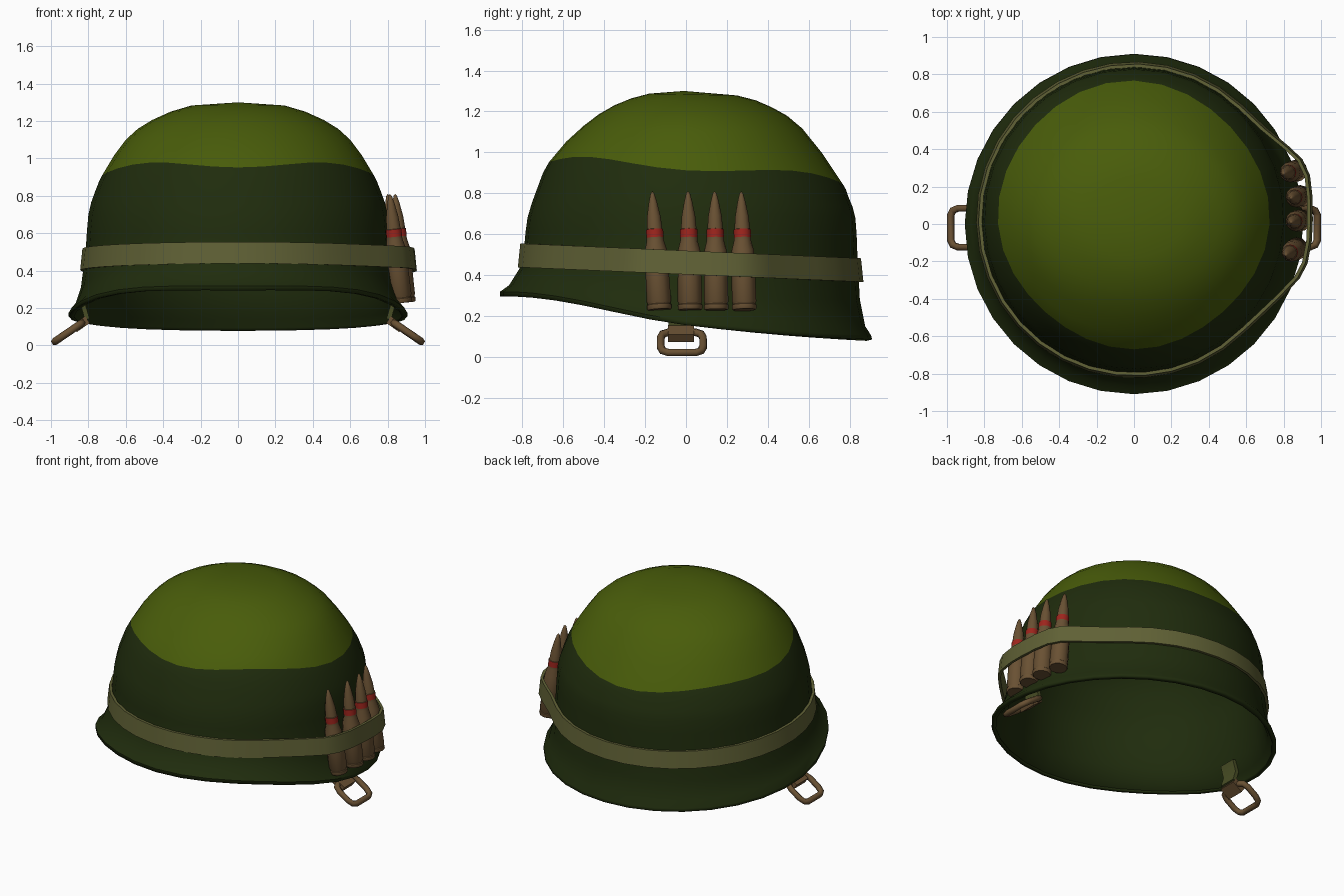
import bpy, bmesh, math
from mathutils import Vector

if "Cube" in bpy.data.objects:
    bpy.data.objects.remove(bpy.data.objects["Cube"])


def material(name, rgb):
    m = bpy.data.materials.new(name)
    m.diffuse_color = (*rgb, 1)
    m.use_nodes = True
    m.node_tree.nodes["Principled BSDF"].inputs["Base Color"].default_value = m.diffuse_color
    return m


BRIGHT = material("bright_green", (0.066, 0.108, 0.003))
DARK = material("dark_green", (0.014, 0.025, 0.004))
BAND = material("olive_band", (0.117, 0.120, 0.036))
BROWN = material("brass_brown", (0.142, 0.082, 0.033))
RED = material("red_ring", (0.34, 0.018, 0.012))
STRAP = material("strap_green", (0.065, 0.075, 0.018))


def make(name, bm, mats, angle=35):
    me = bpy.data.meshes.new(name)
    bm.to_mesh(me)
    bm.free()
    for m in mats:
        me.materials.append(m)
    for p in me.polygons:
        p.use_smooth = True
    me.set_sharp_from_angle(angle=math.radians(angle))
    ob = bpy.data.objects.new(name, me)
    bpy.context.collection.objects.link(ob)
    return ob


def bridge(bm, low, high, mat=0):
    n = len(low)
    for j in range(n):
        k = (j + 1) % n
        f = bm.faces.new((low[j], low[k], high[k], high[j]))
        f.material_index = mat


# Helmet shell: front, side and back profiles (radius, z) blended around the axis
KEYS = [
    ((.910, .295), (.905, .155), (.910, .085)),
    ((.910, .318), (.905, .175), (.905, .105)),
    ((.865, .350), (.872, .215), (.876, .150)),
    ((.815, .430), (.840, .310), (.850, .280)),
    ((.790, .550), (.815, .500), (.838, .500)),
    ((.775, .680), (.800, .700), (.828, .680)),
    ((.725, .830), (.765, .820), (.795, .780)),
    ((.660, .970), (.715, .930), (.750, .875)),
    ((.500, 1.130), (.600, 1.100), (.570, 1.115)),
    ((.350, 1.230), (.460, 1.205), (.420, 1.220)),
    ((.180, 1.287), (.250, 1.283), (.250, 1.278)),
    ((0, 1.300), (0, 1.300), (0, 1.300)),
]
# Round the dome with a smooth in-between ring after each upper key
PROFILE = []
for i, key in enumerate(KEYS[:-1]):
    PROFILE.append(key)
    if 4 <= i <= 9:
        PROFILE.append(tuple(
            tuple((9 * (key[s][d] + KEYS[i + 1][s][d]) - KEYS[i - 1][s][d] - KEYS[i + 2][s][d]) / 16
                  for d in (0, 1)) for s in range(3)))
EDGE = 10  # ring where the paint colour changes
N = 32


def blend(f, s, b, c):
    return s + c * (b - f) / 2 + c * c * ((b + f) / 2 - s)


bm = bmesh.new()
rings = []
for i, (F, S, B) in enumerate(PROFILE):
    ring = []
    for j in range(N):
        a = 2 * math.pi * j / N
        c = math.sin(a)
        r, z = blend(F[0], S[0], B[0], c), blend(F[1], S[1], B[1], c)
        if i < 4 and c < 0:  # brow sweep
            z += .2 * c * c * (1 + c)
        if i == EDGE:  # wavy colour border
            dz = -.018 * math.cos(4 * a) - .03 * max(0, math.cos(a - 2.2)) ** 4
            z += dz
            r -= dz * .55
        ring.append(bm.verts.new((r * math.cos(a), r * c, z)))
    rings.append(ring)
for i in range(len(rings) - 1):
    bridge(bm, rings[i], rings[i + 1], 0 if i >= EDGE else 1)
apex = bm.verts.new((0, -.01, 1.30))
for j in range(N):
    bm.faces.new((rings[-1][j], rings[-1][(j + 1) % N], apex))
shell = make("helmet_shell", bm, [BRIGHT, DARK], 40)
sol = shell.modifiers.new("thickness", "SOLIDIFY")
sol.thickness, sol.offset = .028, -1
sol.material_offset = sol.material_offset_rim = 1

# Elastic band: ellipse with a bulge over the cartridges on the right
bulge = [(.67, -.50), (.78, -.395), (.88, -.29), (.922, -.21), (.945, -.09), (.95, .02),
         (.948, .15), (.935, .26), (.895, .345), (.82, .415), (.70, .515)]
path = list(bulge)
for k in range(27):
    a = math.radians(47 + k * (315 - 47) / 26)
    path.append((.838 * math.cos(a), .022 + .84 * math.sin(a)))
bm = bmesh.new()
loops = []
for off, h in ((.006, -.058), (-.006, .058), (-.024, .058), (-.012, -.058)):
    loops.append([])
    for x, y in path:
        s = 1 + off / math.hypot(x, y)
        loops[-1].append(bm.verts.new((x * s, y * s, .461 - .043 * y + h)))
for k in range(4):
    bridge(bm, loops[k], loops[(k + 1) % 4])
make("helmet_band", bm, [BAND])

# Cartridges tucked under the band
CART = [(0, 0), (.056, 0), (.060, .006), (.060, .024), (.056, .028), (.056, .034), (.060, .040),
        (.055, .29), (.042, .34), (.042, .355), (.042, .395), (.038, .397), (.033, .46),
        (.020, .53), (.009, .573), (0, .585)]
SIDES = 12


def cartridge(name, base, tip):
    bm = bmesh.new()
    base, tip = Vector(base), Vector(tip)
    q = Vector((0, 0, 1)).rotation_difference(tip - base)
    rows = []
    for r, z in CART[1:-1]:
        rows.append([bm.verts.new(base + q @ Vector((r * math.cos(t), r * math.sin(t), z)))
                     for t in (2 * math.pi * j / SIDES for j in range(SIDES))])
    for i in range(len(rows) - 1):
        bridge(bm, rows[i], rows[i + 1], 1 if i == 8 else 0)
    bm.faces.new(rows[0][::-1])
    top = bm.verts.new(tip)
    for j in range(SIDES):
        bm.faces.new((rows[-1][j], rows[-1][(j + 1) % SIDES], top))
    make(name, bm, [BROWN, RED])


for n, (bx, by, tx, ty) in enumerate([(.872, -.130, .812, -.165), (.890, .020, .840, .010),
                                      (.890, .148, .840, .140), (.868, .285, .800, .270)]):
    cartridge(f"cartridge_{n + 1}", (bx, by, .23), (tx, ty, .81))


# Chin strap tab, clip and ring on both sides
def plate(name, line, y0, y1, thick, side, mat):
    """Strip following an xz line, extruded along y."""
    bm = bmesh.new()
    rows = []
    for k, (x, z) in enumerate(line):
        p, q = line[max(k - 1, 0)], line[min(k + 1, len(line) - 1)]
        d = Vector((q[0] - p[0], q[1] - p[1])).normalized() * thick / 2
        rows.append([bm.verts.new((side * (x + sx * -d.y), y, z + sx * d.x))
                     for sx, y in ((1, y0), (1, y1), (-1, y1), (-1, y0))])
    for a, b in zip(rows, rows[1:]):
        bridge(bm, a, b)
    bm.faces.new(rows[0])
    bm.faces.new(rows[-1])
    bmesh.ops.recalc_face_normals(bm, faces=bm.faces)
    make(name, bm, [mat])


for side, label in ((1, "right"), (-1, "left")):
    plate(f"strap_tab_{label}", [(.803, .29), (.826, .21), (.806, .14)],
          -.085, .035, .026, side, STRAP)
    plate(f"strap_clip_{label}", [(.805, .138), (.874, .090)], -.088, .038, .044, side, BROWN)
    inner, outer = Vector((.835, 0, .120)), Vector((.980, 0, .021))
    cu = bpy.data.curves.new(f"strap_ring_{label}", "CURVE")
    cu.dimensions = "3D"
    cu.bevel_depth, cu.bevel_resolution = .020, 1
    sp = cu.splines.new("POLY")
    pts = []
    for u, v, start in ((.72, .066, 0), (.28, .066, 90), (.28, -.066, 180), (.72, -.066, 270)):
        for step in (0, 45, 90):  # rounded corners
            t = math.radians(start + step)
            p = inner.lerp(outer, u + .28 * math.cos(t))
            pts.append((side * p.x, -.02 + v + .038 * math.sin(t), p.z))
    sp.points.add(len(pts) - 1)
    for point, co in zip(sp.points, pts):
        point.co = (*co, 1)
    sp.use_cyclic_u = True
    cu.materials.append(BROWN)
    bpy.context.collection.objects.link(bpy.data.objects.new(f"strap_ring_{label}", cu))
